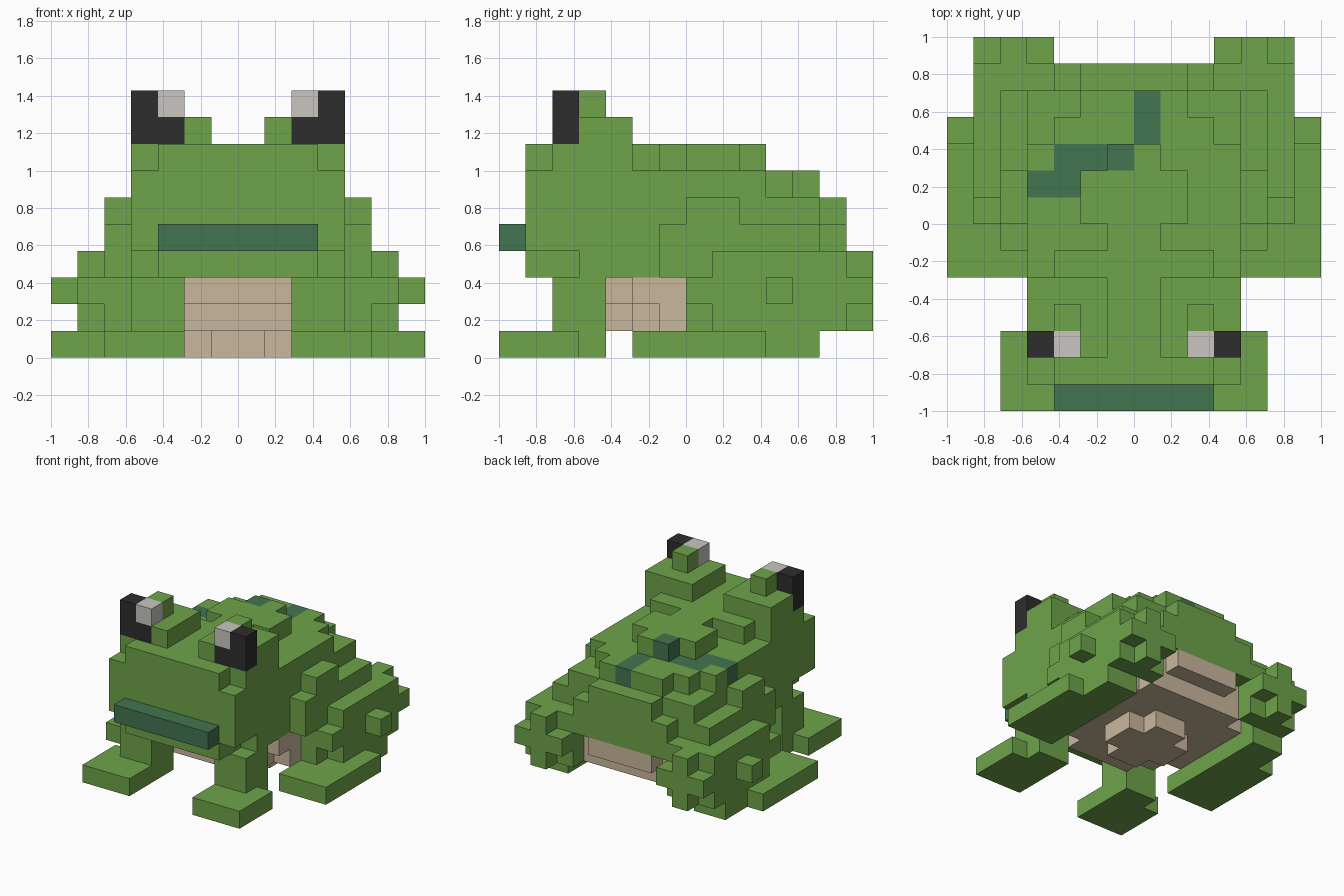
import bpy
import bmesh
import math
from mathutils import Vector

UNIT = 1 / 7  # edge length of one block

cube = bpy.data.objects.get("Cube")
if cube:
    bpy.data.objects.remove(cube, do_unlink=True)


def make_material(name, red, green, blue):
    material = bpy.data.materials.new(name)
    material.use_nodes = True
    color = (red, green, blue, 1)
    material.diffuse_color = color
    material.node_tree.nodes["Principled BSDF"].inputs["Base Color"].default_value = color
    return material


skin = make_material("leaf green", 0.156, 0.371, 0.069)
marking = make_material("dark green", 0.056, 0.178, 0.08)
underside = make_material("tan", 0.584, 0.474, 0.332)
pupil_black = make_material("black", 0.027, 0.027, 0.027)
eye_white = make_material("off white", 0.591, 0.565, 0.527)

cells = {}      # block position -> part name
materials = {}  # part name -> material


def block(part, material, x, y, z):
    """Fill a box of blocks; later parts replace earlier ones."""
    materials[part] = material
    for i in range(*x):
        for j in range(*y):
            for k in range(*z):
                cells[i, j, k] = part


def slab(part, material, half_width, y, z):
    """Box centred on the middle plane."""
    block(part, material, (-half_width, half_width), y, z)


def pair(part, material, x, y, z):
    """Box on the left and its mirror image on the right."""
    block("left_" + part, material, x, y, z)
    block("right_" + part, material, (-x[1], -x[0]), y, z)


# Belly, rounded towards the ground
slab("belly", underside, 2, (-1 + 1, 2), (0, 1))
slab("belly", underside, 1, (-1, 3), (0, 1))
slab("belly", underside, 2, (-3, 5), (1, 2))
slab("belly", underside, 3, (-2, 5), (1, 2))
slab("belly", underside, 4, (-1, 4), (1, 2))
slab("belly", underside, 2, (-4, 6), (2, 3))
slab("belly", underside, 3, (-3, 5), (2, 3))
slab("belly", underside, 4, (-2, 5), (2, 3))

# Torso, stepping in towards the top and back
slab("torso", skin, 4, (-4, 5), (3, 6))
slab("torso", skin, 3, (5, 6), (3, 5))
slab("torso", skin, 2, (5, 6), (5, 6))
slab("torso", skin, 4, (-2, 3), (6, 7))
slab("torso", skin, 3, (3, 4), (6, 7))
slab("torso", skin, 2, (4, 5), (6, 7))

# Ridge along the back
slab("back_ridge", skin, 3, (-2, -1), (7, 8))
slab("back_ridge", skin, 1, (-1, 3), (7, 8))
slab("back_ridge", skin, 2, (0, 2), (7, 8))

# Head
slab("head", skin, 3, (-6, -4), (3, 4))
slab("head", skin, 4, (-6, -2), (4, 7))
slab("head", skin, 3, (-6, -5), (7, 8))
slab("head", skin, 4, (-5, -2), (7, 8))
slab("mouth", marking, 3, (-7, -6), (4, 5))

# Eyes on raised brows
pair("brow", skin, (1, 4), (-5, -2), (8, 9))
pair("brow", skin, (2, 3), (-4, -3), (9, 10))
pair("pupil", pupil_black, (2, 4), (-5, -4), (8, 9))
pair("pupil", pupil_black, (3, 4), (-5, -4), (9, 10))
pair("eye_white", eye_white, (2, 3), (-5, -4), (9, 10))

# Front legs and feet
pair("front_leg", skin, (2, 4), (-5, -3), (1, 3))
pair("front_foot", skin, (2, 5), (-7, -4), (0, 1))
pair("front_foot", skin, (2, 4), (-4, -3), (0, 1))

# Hips beside the torso
pair("hip", skin, (4, 5), (-1, 5), (3, 5))
pair("hip", skin, (4, 5), (0, 2), (5, 6))

# Thighs with a knob outside and a cross-shaped end
pair("thigh", skin, (4, 5), (0, 6), (1, 4))
pair("thigh", skin, (3, 4), (5, 6), (1, 4))
pair("thigh", skin, (5, 6), (1, 6), (1, 4))
pair("thigh", skin, (5, 6), (0, 1), (2, 3))
pair("thigh", skin, (4, 5), (6, 7), (1, 4))
pair("thigh", skin, (3, 6), (6, 7), (2, 3))
pair("thigh_knob", skin, (6, 7), (3, 4), (2, 3))

# Hind feet
pair("hind_foot", skin, (4, 7), (-2, 3), (0, 1))
pair("hind_foot", skin, (4, 6), (3, 5), (0, 1))

# Dark spots on the back
block("rear_spot", marking, (0, 1), (3, 5), (6, 7))
block("middle_spot", marking, (-3, -1), (2, 3), (6, 7))
block("ridge_spot", marking, (-1, 0), (2, 3), (7, 8))
block("side_spot", marking, (-4, -2), (1, 2), (6, 7))


def add_face(bm, cell, axis, sign):
    """Add one side of a block, wound to face outwards."""
    normal, u, v = Vector(), Vector(), Vector()
    normal[axis] = sign
    u[(axis + 1) % 3] = 1
    v[(axis + 2) % 3] = sign
    centre = Vector(cell) + Vector((0.5, 0.5, 0.5)) + normal / 2
    corners = [centre + (u * a + v * b) / 2
               for a, b in ((-1, -1), (1, -1), (1, 1), (-1, 1))]
    bm.faces.new([bm.verts.new(corner * UNIT) for corner in corners])


# Turn each part into a mesh of its exposed sides
for part, material in materials.items():
    bm = bmesh.new()
    for cell, owner in cells.items():
        if owner != part:
            continue
        for axis in range(3):
            for sign in (-1, 1):
                neighbour = list(cell)
                neighbour[axis] += sign
                if tuple(neighbour) not in cells:
                    add_face(bm, cell, axis, sign)
    bmesh.ops.remove_doubles(bm, verts=bm.verts, dist=UNIT / 100)
    bmesh.ops.dissolve_limit(bm, angle_limit=math.radians(1),
                             verts=bm.verts, edges=bm.edges)
    mesh = bpy.data.meshes.new(part)
    bm.to_mesh(mesh)
    bm.free()
    mesh.materials.append(material)
    bpy.context.collection.objects.link(bpy.data.objects.new(part, mesh))
